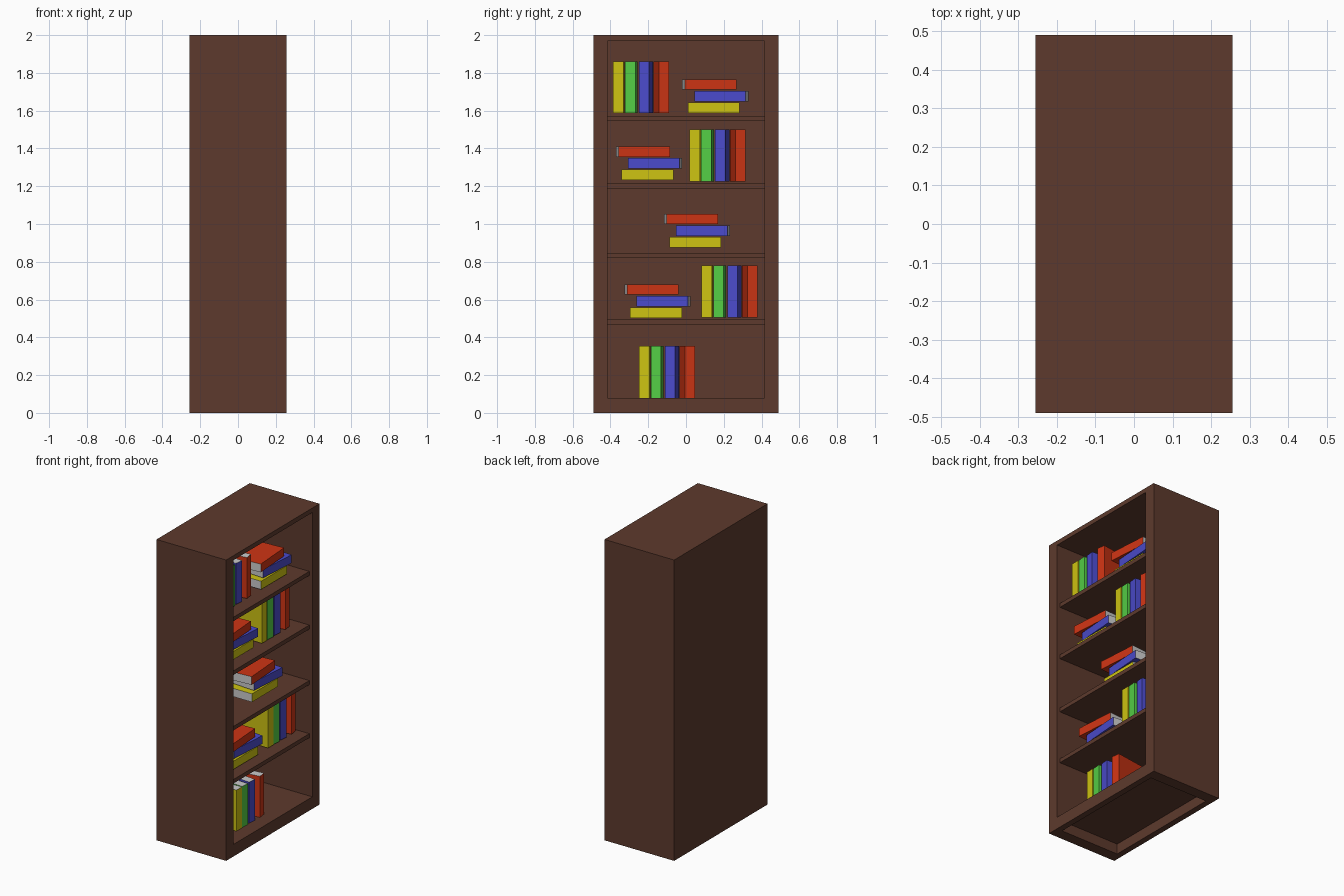
import bpy, bmesh
from math import radians, sin
from mathutils import Matrix, Vector

if "Cube" in bpy.data.objects:
    bpy.data.objects.remove(bpy.data.objects["Cube"])


def material(name, rgb):
    m = bpy.data.materials.new(name)
    m.diffuse_color = (*rgb, 1)
    m.use_nodes = True
    m.node_tree.nodes["Principled BSDF"].inputs["Base Color"].default_value = m.diffuse_color
    return m


WOOD = material("dark_wood", (0.11, 0.042, 0.026))
PAPER = material("paper", (0.6, 0.6, 0.6))
YELLOW = material("yellow_cover", (0.62, 0.55, 0.006))
GREEN = material("green_cover", (0.09, 0.62, 0.06))
BLUE = material("blue_cover", (0.07, 0.07, 0.6))
RED = material("red_cover", (0.62, 0.035, 0.007))


def make_object(name, bm, mats):
    me = bpy.data.meshes.new(name)
    bm.normal_update()
    bm.to_mesh(me)
    bm.free()
    for m in mats:
        me.materials.append(m)
    ob = bpy.data.objects.new(name, me)
    bpy.context.collection.objects.link(ob)
    return ob


def unit_box(size):
    bm = bmesh.new()
    bmesh.ops.create_cube(bm, size=1)
    bmesh.ops.scale(bm, vec=size, verts=bm.verts)
    bm.normal_update()
    return bm


def panel(name, lo, hi):
    lo, hi = Vector(lo), Vector(hi)
    bm = unit_box(hi - lo)
    bmesh.ops.translate(bm, vec=(lo + hi) / 2, verts=bm.verts)
    return make_object(name, bm, [WOOD])


# Carcass, open towards +x
X, Y, YI, T = 0.256, 0.49, 0.415, 0.04
panel("left_side", (-X, -Y, 0), (X, -YI, 2))
panel("right_side", (-X, YI, 0), (X, Y, 2))
panel("back", (-X, -YI, 0), (-X + T, YI, 2))
panel("top", (-X + T, -YI, 1.97), (X, YI, 2))
panel("floor", (-X + T, -YI, 0.068), (X, YI, 0.08))
panel("plinth_rail", (X - T, -YI, 0), (X, YI, 0.068))

# Shelves, set back slightly from the front edge
for i, z in enumerate((0.467, 0.82, 1.189, 1.546)):
    panel(f"shelf_{i + 1}", (-X + T, -YI, z), (0.234, YI, z + 0.027))

THICK, TALL, DEEP, FRONT = 0.055, 0.273, 0.2, 0.163


def book(name, cover, y, z, yaw, lying=False):
    """Spine faces +x; z is the underside, y the centre of the spine."""
    size = (DEEP, TALL, THICK) if lying else (DEEP, THICK, TALL)
    bm = unit_box(size)
    cover_axis = 2 if lying else 1
    for f in bm.faces:
        is_cover = abs(f.normal[cover_axis]) > 0.5 or f.normal.x > 0.5
        f.material_index = 0 if is_cover else 1
    a = radians(yaw)
    bm.transform(Matrix.Translation((FRONT - DEEP / 2, y - sin(a) * DEEP / 2, z + size[2] / 2))
                 @ Matrix.Rotation(a, 4, 'Z'))
    make_object(name, bm, [cover, PAPER])


# Rows of standing books: (left edge y, underside z)
for n, (y, z) in enumerate(((-0.386, 1.587), (0.018, 1.226), (0.082, 0.506), (-0.249, 0.08))):
    for label, mat, dy, yaw in (("yellow", YELLOW, 0.028, -1.5), ("green", GREEN, 0.090, -3.5),
                                ("blue", BLUE, 0.164, -6), ("red", RED, 0.270, 8)):
        book(f"standing_{label}_book_{n + 1}", mat, y + dy, z, yaw)

# Stacks of lying books: (centre y, underside z)
for n, (y, z) in enumerate(((0.146, 1.588), (-0.204, 1.233), (0.05, 0.876), (-0.159, 0.503))):
    for k, (label, mat, dy, yaw) in enumerate((("yellow", YELLOW, 0, 0), ("blue", BLUE, 0.034, -4),
                                               ("red", RED, -0.016, 4))):
        book(f"lying_{label}_book_{n + 1}", mat, y + dy, z + 0.0615 * k, yaw, lying=True)
